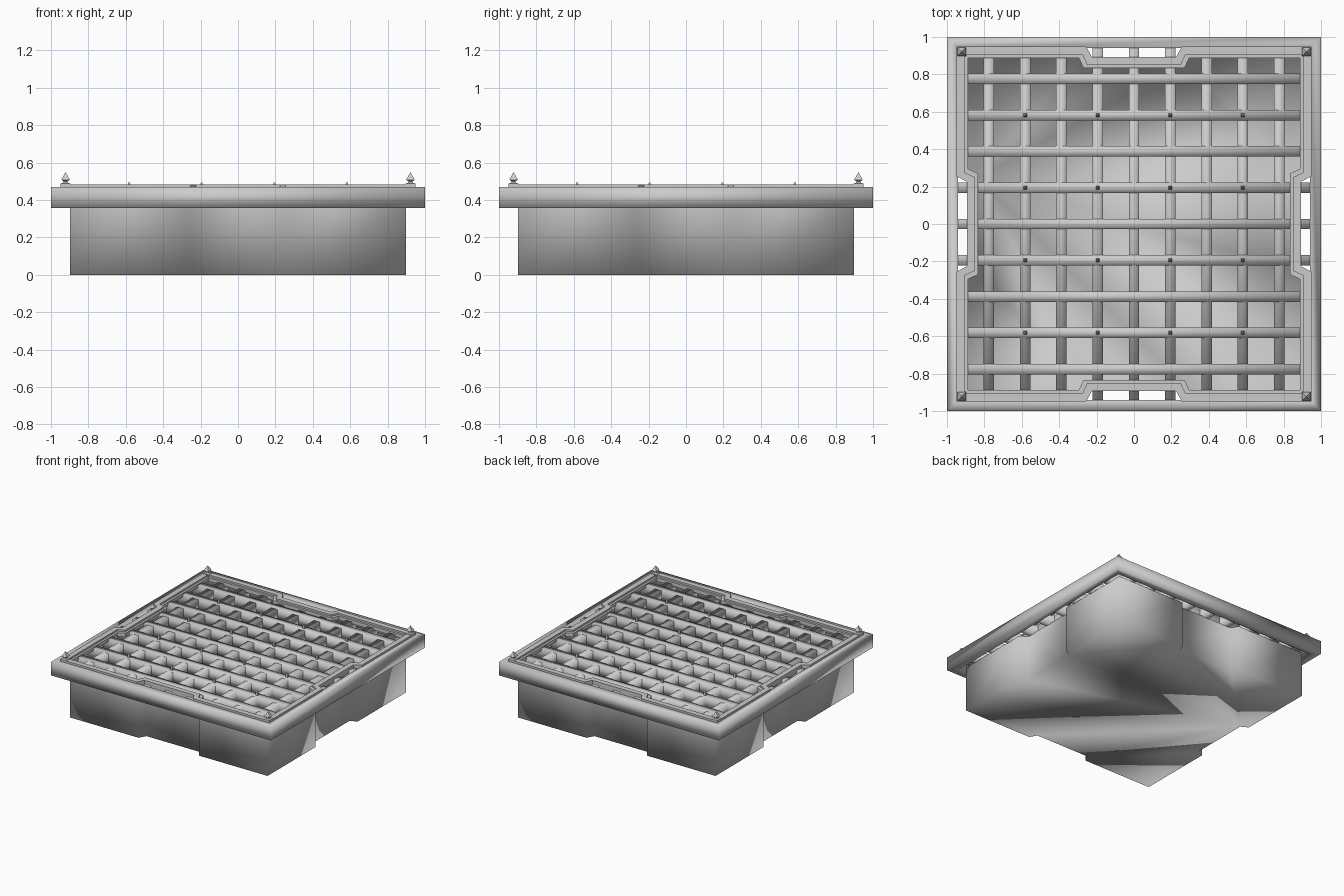
import bpy, bmesh, math

if "Cube" in bpy.data.objects:
    bpy.data.objects.remove(bpy.data.objects["Cube"])


def finish(name, bm, smooth=True):
    bmesh.ops.recalc_face_normals(bm, faces=bm.faces)
    me = bpy.data.meshes.new(name)
    bm.to_mesh(me)
    bm.free()
    ob = bpy.data.objects.new(name, me)
    bpy.context.collection.objects.link(ob)
    for p in me.polygons:
        p.use_smooth = smooth
    return ob


def outline(r, rn=None, w_out=0, w_in=0):
    """Square of half-size r, each side stepped in to rn around its middle."""
    side = [(-r, -r)]
    if rn is not None:
        side += [(-w_out, -r), (-w_in, -rn), (w_in, -rn), (w_out, -r)]
    pts = []
    for k in range(4):
        c, s = [(1, 0), (0, 1), (-1, 0), (0, -1)][k]
        pts += [(c * x - s * y, s * x + c * y) for x, y in side]
    return pts


def loft(bm, rings, closed=False, cap_start=False, cap_end=False):
    """Bridge (points, z) rings one after the other."""
    vs = [[bm.verts.new((x, y, z)) for x, y in pts] for pts, z in rings]
    pairs = list(zip(vs, vs[1:])) + ([(vs[-1], vs[0])] if closed else [])
    for a, b in pairs:
        n = len(a)
        for i in range(n):
            j = (i + 1) % n
            bm.faces.new((a[i], a[j], b[j], b[i]))
    if cap_start:
        bm.faces.new(vs[0])
    if cap_end:
        bm.faces.new(vs[-1])


def square(cx, cy, h):
    return [(cx - h, cy - h), (cx + h, cy - h), (cx + h, cy + h), (cx - h, cy + h)]


def box(bm, x0, x1, y0, y1, z0, z1):
    pts = [(x0, y0), (x1, y0), (x1, y1), (x0, y1)]
    loft(bm, [(pts, z0), (pts, z1)], cap_start=True, cap_end=True)


# Pit: open-topped shell with a flat floor and a shallow recess in each side
bm = bmesh.new()
pit = outline(0.897, 0.84, 0.275, 0.245)
loft(bm, [(pit, 0.0), (pit, 0.375)], cap_start=True)
finish("pit_shell", bm)

# Outer square frame
bm = bmesh.new()
o, i = outline(1.0), outline(0.94)
loft(bm, [(o, 0.358), (o, 0.468), (i, 0.468), (i, 0.358)], closed=True)
finish("outer_frame", bm)

# Stepped rail following the recesses
bm = bmesh.new()
a = outline(0.948, 0.893, 0.255, 0.225)
b = outline(0.905, 0.85, 0.275, 0.25)
c = outline(0.888, 0.833, 0.295, 0.27)
loft(bm, [(a, 0.44), (a, 0.484), (b, 0.484), (b, 0.47), (c, 0.47), (c, 0.44)], closed=True)
finish("inner_rail", bm, False)

# Grate bars in both directions
PITCH, HALF = 0.194, 0.028
bm = bmesh.new()
for k in range(-4, 5):
    p = k * PITCH
    box(bm, -0.945, 0.945, p - HALF, p + HALF, 0.37, 0.46)
finish("grate_bars_across", bm)
bm = bmesh.new()
for k in range(-4, 5):
    p = k * PITCH
    box(bm, p - HALF, p + HALF, -0.945, 0.945, 0.372, 0.455)
finish("grate_bars_along", bm)

# Small studs on alternate crossings
bm = bmesh.new()
for kx in (-3, -1, 1, 3):
    for ky in (-3, -1, 1, 3):
        x, y = kx * PITCH, ky * PITCH
        loft(bm, [(square(x, y, 0.009), 0.458), (square(x, y, 0.007), 0.486),
                  (square(x, y, 0.001), 0.497)], cap_start=True, cap_end=True)
finish("grate_studs", bm, False)

# Pointed finials on the four corners
bm = bmesh.new()
for x in (-0.922, 0.922):
    for y in (-0.922, 0.922):
        prof = [(0.026, 0.455), (0.026, 0.488), (0.013, 0.492), (0.011, 0.5),
                (0.023, 0.508), (0.001, 0.547)]
        loft(bm, [(square(x, y, h), z) for h, z in prof], cap_start=True, cap_end=True)
finish("corner_finials", bm, False)
